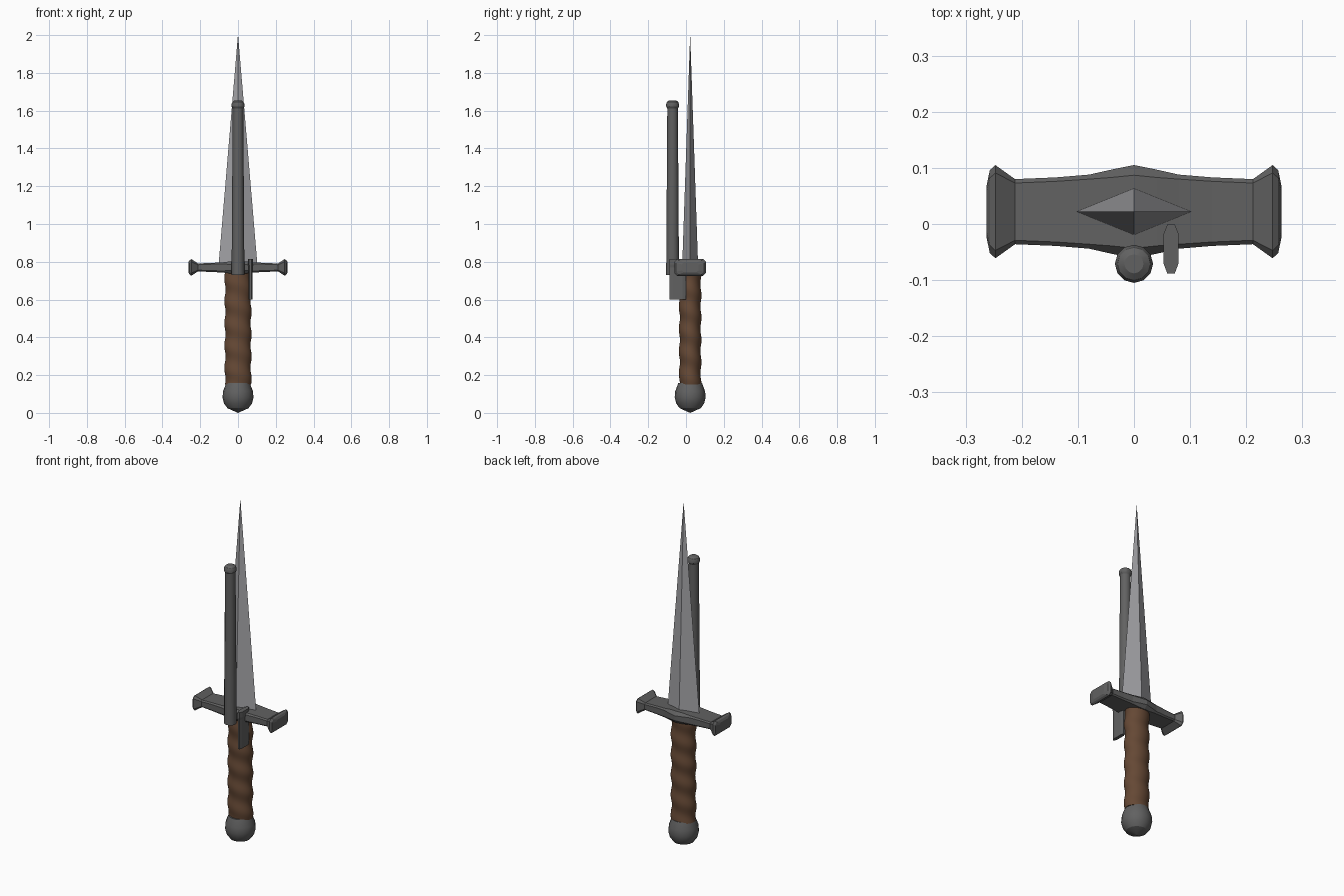
import bpy, bmesh, math

if "Cube" in bpy.data.objects:
    bpy.data.objects.remove(bpy.data.objects["Cube"])

AXIS_Y = 0.022      # dagger axis
BARREL_Y = -0.071   # barrel axis


def material(name, rgb):
    m = bpy.data.materials.new(name)
    m.diffuse_color = (*rgb, 1)
    m.use_nodes = True
    m.node_tree.nodes["Principled BSDF"].inputs["Base Color"].default_value = m.diffuse_color
    return m


steel = material("steel", (0.36, 0.36, 0.38))
iron = material("iron", (0.12, 0.12, 0.12))
leather = material("leather", (0.13, 0.065, 0.035))


def loft(name, rings, mat, smooth=None):
    """Skin a list of equal-length point rings and close both ends."""
    bm = bmesh.new()
    rows = [[bm.verts.new(p) for p in ring] for ring in rings]
    n = len(rows[0])
    for a, b in zip(rows, rows[1:]):
        for i in range(n):
            j = (i + 1) % n
            bm.faces.new((a[i], a[j], b[j], b[i]))
    bm.faces.new(rows[0][::-1])
    bm.faces.new(rows[-1])
    bmesh.ops.remove_doubles(bm, verts=bm.verts[:], dist=1e-5)
    bmesh.ops.recalc_face_normals(bm, faces=bm.faces[:])
    me = bpy.data.meshes.new(name)
    bm.to_mesh(me)
    bm.free()
    me.materials.append(mat)
    ob = bpy.data.objects.new(name, me)
    bpy.context.collection.objects.link(ob)
    if smooth:
        bpy.ops.object.select_all(action='DESELECT')
        ob.select_set(True)
        bpy.context.view_layer.objects.active = ob
        bpy.ops.object.shade_smooth_by_angle(angle=math.radians(smooth))
    return ob


def circle(r, y, z, n):
    return [(r * math.cos(2 * math.pi * i / n),
             y + r * math.sin(2 * math.pi * i / n), z) for i in range(n)]


# Blade: diamond section tapering to a point
def diamond(s, z):
    return [(0.103 * s, AXIS_Y, z), (0, AXIS_Y + 0.042 * s, z),
            (-0.103 * s, AXIS_Y, z), (0, AXIS_Y - 0.042 * s, z)]


loft("blade", [diamond(1, 0.78), diamond(0.004, 2.0)], steel)

# Crossguard: chamfered bar, swollen at the middle, flared at the tips
# x, half depth, half height, depth chamfer, height chamfer
half = [(0, 0.083, 0.034, 0.018, 0.02), (0.04, 0.075, 0.032, 0.014, 0.016),
        (0.08, 0.066, 0.027, 0.008, 0.009), (0.14, 0.061, 0.024, 0.007, 0.007),
        (0.212, 0.058, 0.021, 0.007, 0.007), (0.247, 0.083, 0.044, 0.014, 0.014),
        (0.257, 0.074, 0.037, 0.014, 0.014), (0.263, 0.045, 0.026, 0.012, 0.01)]
stations = [(-s[0], *s[1:]) for s in half[:0:-1]] + half


def guard_ring(x, d, h, cd, ch):
    pts = [(d, h - ch), (d - cd, h), (cd - d, h), (-d, h - ch),
           (-d, ch - h), (cd - d, -h), (d - cd, -h), (d, ch - h)]
    return [(x, AXIS_Y + y, 0.77 + z) for y, z in pts]


loft("crossguard", [guard_ring(*s) for s in stations], iron)

# Grip: oval handle with a spiral leather wrap
SIDES, STEPS, Z0, Z1 = 32, 80, 0.15, 0.755
rings = []
for k in range(STEPS + 1):
    z = Z0 + (Z1 - Z0) * k / STEPS
    ring = []
    for i in range(SIDES):
        a = 2 * math.pi * i / SIDES
        w = 1 + 0.055 * math.sin(a + 2 * math.pi * (z - Z0) / 0.118)
        ring.append((0.069 * w * math.cos(a), AXIS_Y + 0.057 * w * math.sin(a), z))
    rings.append(ring)
loft("grip", rings, leather, 60)

# Pommel: turned knob with a shallow pointed base
pommel = [(0.0005, 0.0), (0.056, 0.025), (0.074, 0.05), (0.082, 0.082),
          (0.079, 0.115), (0.063, 0.157)]
loft("pommel", [circle(r, AXIS_Y, z, 16) for r, z in pommel], iron, 30)

# Pistol barrel with a muzzle ring
barrel = [(0.034, 0.73), (0.028, 1.612), (0.034, 1.622), (0.034, 1.635),
          (0.029, 1.647), (0.017, 1.655)]
loft("barrel", [circle(r, BARREL_Y, z, 12) for r, z in barrel], iron, 30)


# Side lever: thin plate with tapered edges and a thicker head
def plate(t, z):
    pts = [(0.5, -0.088), (1, -0.07), (1, -0.018), (0.5, -0.001),
           (-0.5, -0.001), (-1, -0.018), (-1, -0.07), (-0.5, -0.088)]
    return [(0.066 + t * x, y, z) for x, y in pts]


loft("lever", [plate(0.01, 0.6), plate(0.01, 0.77),
               plate(0.0135, 0.785), plate(0.0135, 0.815)], iron)
